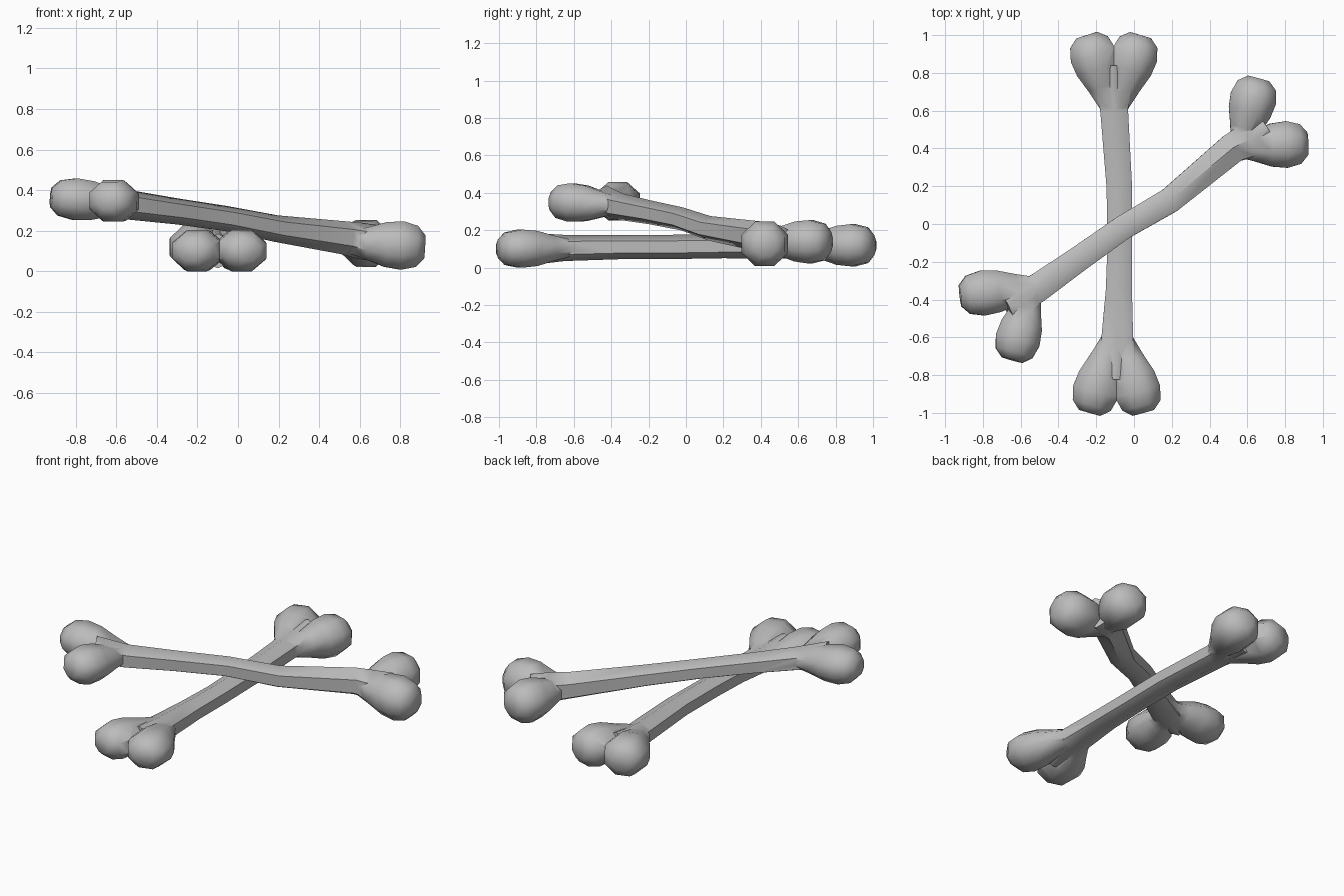
import bpy, bmesh, math
from mathutils import Vector

cube = bpy.data.objects.get("Cube")
if cube:
    bpy.data.objects.remove(cube)

bone_grey = bpy.data.materials.new("bone_grey")
bone_grey.use_nodes = True
COLOR = (0.5, 0.5, 0.5, 1)
bone_grey.diffuse_color = COLOR
bone_grey.node_tree.nodes["Principled BSDF"].inputs["Base Color"].default_value = COLOR


def loft(name, rings, sides, turn):
    """Closed tube through rings of (centre, half width, half height)."""
    bm = bmesh.new()
    centres = [Vector(r[0]) for r in rings]
    loops = []
    for i, (_, w, h) in enumerate(rings):
        along = centres[min(i + 1, len(rings) - 1)] - centres[max(i - 1, 0)]
        side = along.cross(Vector((0, 0, 1))).normalized()
        up = side.cross(along).normalized()
        angles = [turn + math.tau * k / sides for k in range(sides)]
        loops.append([bm.verts.new(centres[i] + side * w * math.cos(a) + up * h * math.sin(a))
                      for a in angles])
    for a, b in zip(loops, loops[1:]):
        for k in range(sides):
            n = (k + 1) % sides
            bm.faces.new((a[k], a[n], b[n], b[k]))
    bm.faces.new(loops[0])
    bm.faces.new(loops[-1])
    bmesh.ops.recalc_face_normals(bm, faces=bm.faces)
    mesh = bpy.data.meshes.new(name)
    bm.to_mesh(mesh)
    bm.free()
    mesh.materials.append(bone_grey)
    obj = bpy.data.objects.new(name, mesh)
    bpy.context.collection.objects.link(obj)
    return obj


def knob(name, root, tip, width, height):
    """Bulb that swells from the shaft end to a blunt, rounded tip."""
    root, tip = Vector(root), Vector(tip)
    shape = [(0, 0.42), (0.28, 0.7), (0.52, 0.98), (0.72, 1.06), (0.9, 0.9), (1, 0.5)]
    rings = [(root.lerp(tip, t), width * s, height * s) for t, s in shape]
    return loft(name, rings, 8, math.pi / 8)


def bone(name, shaft, knobs):
    """Six-sided shaft fused with four knobs."""
    body = loft(name, shaft, 6, math.pi / 6)
    for i, args in enumerate(knobs):
        part = knob(f"{name}_knob_{i}", *args)
        fuse = body.modifiers.new("fuse", 'BOOLEAN')
        fuse.operation = 'UNION'
        fuse.solver = 'EXACT'
        fuse.object = part
        bpy.context.view_layer.objects.active = body
        bpy.ops.object.modifier_apply(modifier=fuse.name)
        bpy.data.objects.remove(part)
    bpy.ops.object.select_all(action='DESELECT')
    body.select_set(True)
    bpy.context.view_layer.objects.active = body
    bpy.ops.object.shade_smooth_by_angle(angle=math.radians(52))


# Lower bone, lying along y
bone("lower_bone", [
    ((-0.1, -0.82, 0.1), 0.11, 0.085), ((-0.09, -0.65, 0.105), 0.1, 0.07),
    ((-0.08, -0.35, 0.11), 0.08, 0.065), ((-0.075, -0.1, 0.11), 0.075, 0.065),
    ((-0.078, 0.2, 0.115), 0.078, 0.065), ((-0.105, 0.6, 0.115), 0.085, 0.068),
    ((-0.11, 0.72, 0.118), 0.1, 0.075), ((-0.11, 0.84, 0.12), 0.11, 0.09)],
    [((-0.12, -0.6, 0.105), (-0.235, -1, 0.1), 0.126, 0.104),
     ((-0.06, -0.6, 0.105), (0.05, -1, 0.1), 0.126, 0.104),
     ((-0.13, 0.62, 0.118), (-0.25, 1, 0.12), 0.126, 0.115),
     ((-0.08, 0.62, 0.118), (0.035, 1, 0.12), 0.126, 0.115)])

# Upper bone, leaning across the lower one
bone("upper_bone", [
    ((-0.68, -0.43, 0.355), 0.1, 0.085), ((-0.52, -0.345, 0.325), 0.088, 0.072),
    ((-0.3, -0.19, 0.295), 0.078, 0.064), ((-0.06, -0.02, 0.26), 0.074, 0.062),
    ((0.19, 0.125, 0.21), 0.078, 0.066), ((0.52, 0.4, 0.165), 0.092, 0.082),
    ((0.6, 0.44, 0.15), 0.105, 0.09), ((0.7, 0.5, 0.135), 0.11, 0.09)],
    [((-0.5, -0.33, 0.33), (-0.92, -0.38, 0.365), 0.122, 0.105),
     ((-0.54, -0.34, 0.33), (-0.645, -0.72, 0.355), 0.122, 0.105),
     ((0.56, 0.4, 0.145), (0.66, 0.77, 0.135), 0.126, 0.118),
     ((0.52, 0.41, 0.145), (0.92, 0.425, 0.12), 0.126, 0.122)])
